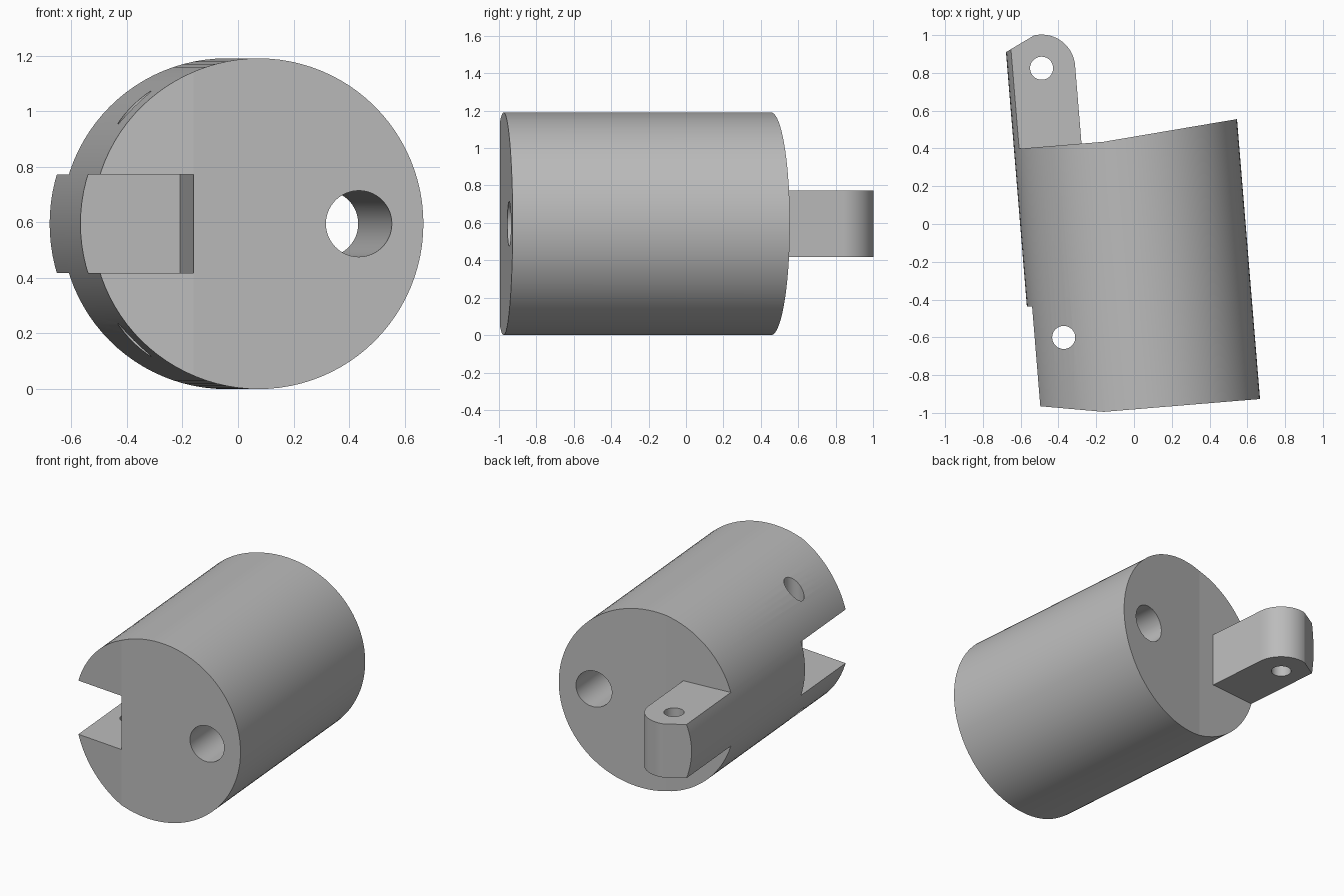
import bpy, bmesh, math
from mathutils import Matrix, Vector

cube = bpy.data.objects.get("Cube")
if cube:
    bpy.data.objects.remove(cube)

RADIUS, MID, SIDES = 0.595, 0.595, 96
TURN = math.radians(4.7)      # the barrel axis leans away from y
TAB_HALF = 0.178              # half height of tongue and slot


def add_object(name, bm):
    bmesh.ops.recalc_face_normals(bm, faces=bm.faces)
    mesh = bpy.data.meshes.new(name)
    bm.to_mesh(mesh)
    bm.free()
    obj = bpy.data.objects.new(name, mesh)
    bpy.context.collection.objects.link(obj)
    return obj


def prism(name, outline, half):
    """Extrude a plan outline to both sides of the mid height."""
    bm = bmesh.new()
    face = bm.faces.new([bm.verts.new((x, y, MID - half)) for x, y in outline])
    grown = bmesh.ops.extrude_face_region(bm, geom=[face])["geom"]
    verts = [g for g in grown if isinstance(g, bmesh.types.BMVert)]
    bmesh.ops.translate(bm, verts=verts, vec=(0, 0, 2 * half))
    return add_object(name, bm)


def rod(name, radius, centre, along_y):
    bm = bmesh.new()
    turn = Matrix.Rotation(math.pi / 2 if along_y else 0, 4, 'X')
    bmesh.ops.create_cone(bm, cap_ends=True, segments=SIDES, radius1=radius,
                          radius2=radius, depth=4,
                          matrix=Matrix.Translation(centre) @ turn)
    return add_object(name, bm)


def combine(target, other, operation):
    other.hide_render = True
    mod = target.modifiers.new(operation.title(), 'BOOLEAN')
    mod.operation, mod.solver, mod.object = operation, 'EXACT', other
    bpy.context.view_layer.objects.active = target
    bpy.ops.object.modifier_apply(modifier=mod.name)
    bpy.data.objects.remove(other)


# Barrel plan with angled ends
link = prism("joint_segment", [(-0.8, -0.882), (-0.241, -0.978), (0.8, -0.978),
                               (0.8, 0.527), (-0.124, 0.447), (-0.8, 0.447)], 0.8)

# Rear tongue with a rounded tip and a bevelled outer corner
pin = Vector((-0.42, 0.862))
tip = 0.178
arc = [(pin.x + tip * math.cos(a), pin.y + tip * math.sin(a))
       for a in (math.radians(98.5 * i / 28) for i in range(29))]
tongue = prism("tongue", [(-0.8, 0.2), (pin.x + tip, 0.2)] + arc + [(-0.8, 0.865)],
               TAB_HALF)
combine(link, tongue, 'UNION')

# Round outer surface shared by barrel and tongue
combine(link, rod("round_surface", RADIUS, (-0.006, 0, MID), True), 'INTERSECT')

# Front slot that takes the next tongue
slot = prism("slot", [(-0.9, -1.3), (-0.241, -1.3), (-0.241, -0.39), (-0.9, -0.39)],
             TAB_HALF)
combine(link, slot, 'DIFFERENCE')

# Lengthwise bore and the two pin holes
combine(link, rod("bore", 0.119, (0.356, 0, MID), True), 'DIFFERENCE')
for y in (pin.y, -0.568):
    combine(link, rod("pin_hole", 0.061, (pin.x, y, MID), False), 'DIFFERENCE')

link.data.transform(Matrix.Rotation(TURN, 4, 'Z'))

# Plain grey finish
grey = bpy.data.materials.new("plain_grey")
grey.use_nodes = True
colour = (0.5, 0.5, 0.5, 1)
grey.diffuse_color = colour
grey.node_tree.nodes["Principled BSDF"].inputs["Base Color"].default_value = colour
link.data.materials.clear()
link.data.materials.append(grey)
for poly in link.data.polygons:
    poly.material_index = 0

bpy.ops.object.select_all(action='DESELECT')
link.select_set(True)
bpy.context.view_layer.objects.active = link
bpy.ops.object.shade_smooth_by_angle(angle=math.radians(4.5))
